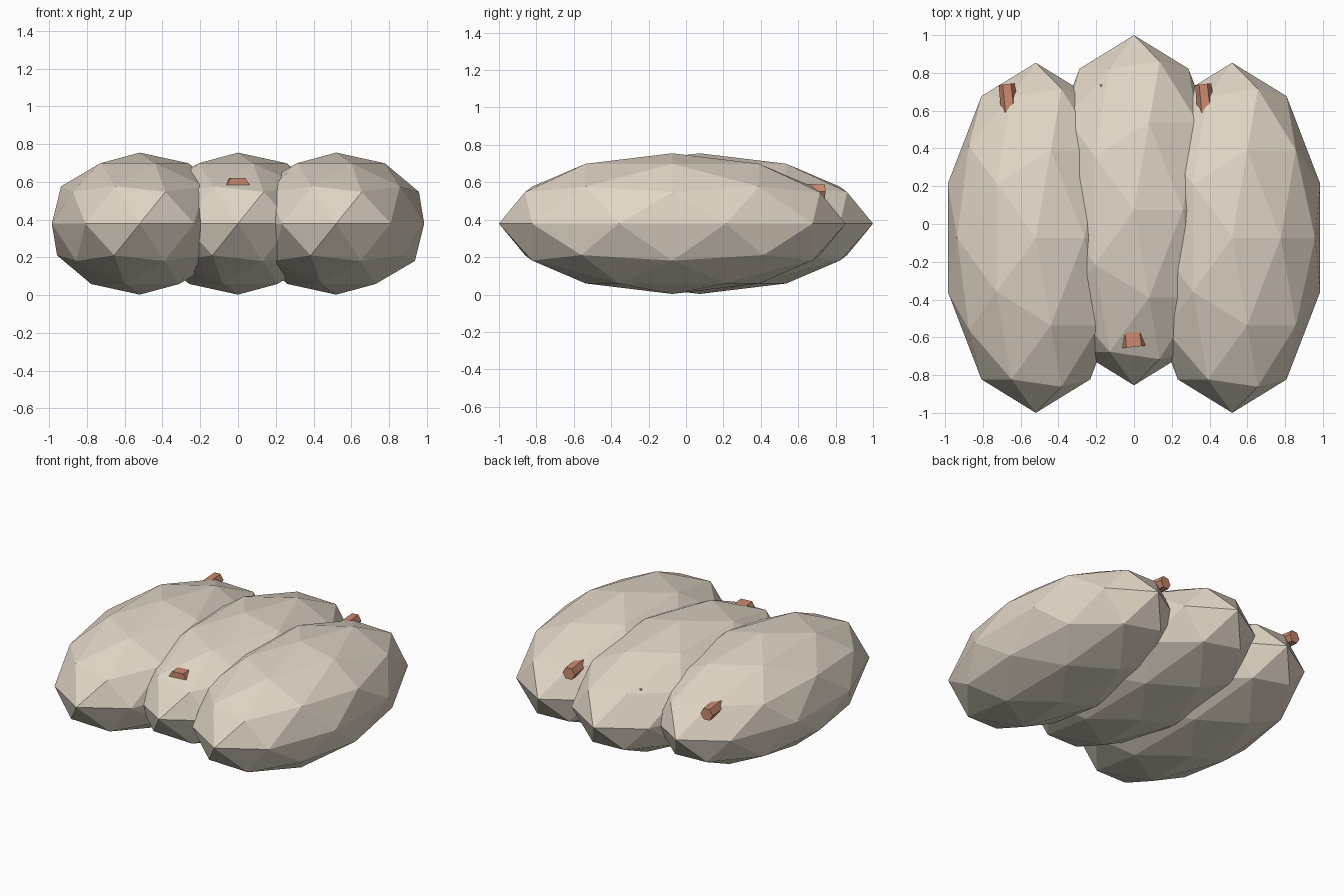
import bpy
from math import radians
from mathutils import Matrix, Vector

if "Cube" in bpy.data.objects:
    bpy.data.objects.remove(bpy.data.objects["Cube"])


def material(name, color):
    m = bpy.data.materials.new(name)
    m.diffuse_color = (*color, 1)
    m.use_nodes = True
    m.node_tree.nodes["Principled BSDF"].inputs["Base Color"].default_value = m.diffuse_color
    return m


husk = material("pale_husk", (0.76, 0.68, 0.57))
rust = material("rust_core", (0.60, 0.25, 0.16))

# tapered hexagonal core: flat side up, wide end at the front, slightly yawed
core_turn = (Matrix.Rotation(radians(6.3), 4, 'Z')
             @ Matrix.Rotation(radians(-90), 4, 'X')
             @ Matrix.Rotation(radians(30), 4, 'Z'))

for side, x, y in (("left", -0.52, -0.073), ("middle", 0, 0.073), ("right", 0.52, -0.073)):
    # faceted pod
    bpy.ops.mesh.primitive_ico_sphere_add(subdivisions=2, radius=1, location=(x, y, 0.379))
    pod = bpy.context.object
    pod.name = side + "_pod"
    pod.scale = (0.49, 0.927, 0.376)
    pod.data.materials.append(husk)

    # core running through the pod, its ends poking out
    bpy.ops.mesh.primitive_cone_add(vertices=6, radius1=0.08, radius2=0.043, depth=1.4)
    core = bpy.context.object
    core.name = side + "_core"
    core.matrix_world = Matrix.Translation(Vector((x - 0.077, 0.045, 0.551))) @ core_turn
    core.data.materials.append(rust)
